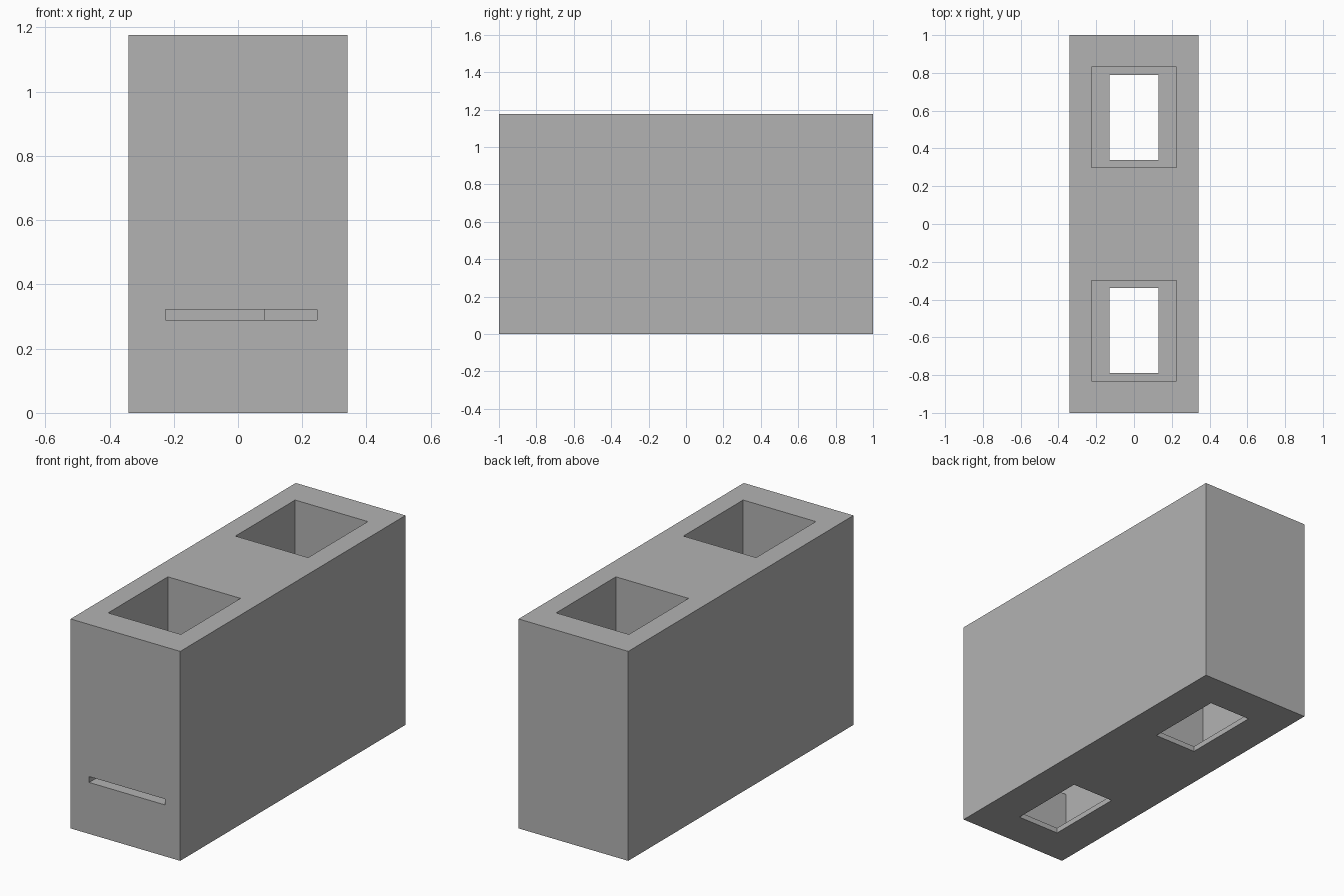
import bpy

old = bpy.data.objects.get("Cube")
if old:
    bpy.data.objects.remove(old, do_unlink=True)

HALF_W, HALF_L, HEIGHT = 0.341, 1.0, 1.177
LIP = 0.03

# One plain concrete grey
grey = bpy.data.materials.new("concrete_grey")
grey.use_nodes = True
colour = (0.45, 0.45, 0.45, 1)
grey.diffuse_color = colour
grey.node_tree.nodes["Principled BSDF"].inputs["Base Color"].default_value = colour


def box(name, low, high):
    """Axis-aligned box between two corners."""
    bpy.ops.mesh.primitive_cube_add(size=1)
    ob = bpy.context.object
    ob.name = name
    for v in ob.data.vertices:
        v.co = [h if c > 0 else l for c, l, h in zip(v.co, low, high)]
    ob.data.materials.append(grey)
    return ob


def cut(target, low, high):
    """Subtract a box from the target and discard the cutter."""
    cutter = box("cutter", low, high)
    cutter.hide_render = True
    mod = target.modifiers.new("cut", "BOOLEAN")
    mod.operation = "DIFFERENCE"
    mod.solver = "EXACT"
    mod.object = cutter
    bpy.context.view_layer.objects.active = target
    bpy.ops.object.modifier_apply(modifier=mod.name)
    bpy.data.objects.remove(cutter, do_unlink=True)


# Solid block
block = box("block", (-HALF_W, -HALF_L, 0), (HALF_W, HALF_L, HEIGHT))

# Two wide shafts from the top, each with a narrower opening through the bottom lip
for centre in (-0.565, 0.565):
    for half_x, half_y, low_z, high_z in ((0.226, 0.265, LIP, 1.3),
                                          (0.13, 0.225, -0.1, 0.1)):
        cut(block, (-half_x, centre - half_y, low_z),
            (half_x, centre + half_y, high_z))

# Thin front slot: shallow across its width, open to the shaft on one side
SLOT_LOW, SLOT_HIGH = 0.289, 0.322
cut(block, (-0.225, -1.1, SLOT_LOW), (0.246, -0.9, SLOT_HIGH))
cut(block, (-0.225, -1.1, SLOT_LOW), (0.081, -0.7, SLOT_HIGH))
